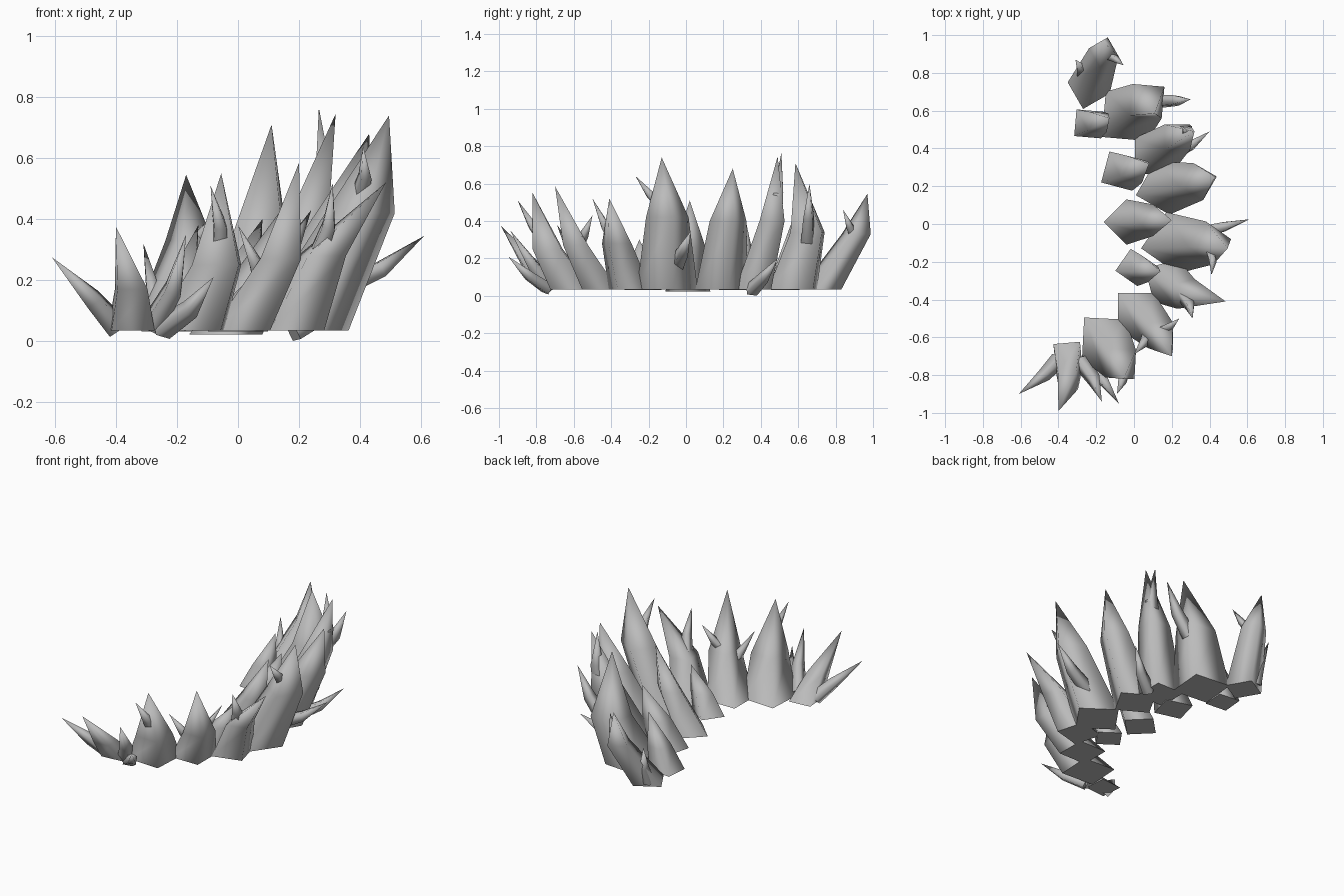
import bpy, bmesh, math
from mathutils import Vector

if "Cube" in bpy.data.objects:
    bpy.data.objects.remove(bpy.data.objects["Cube"])

stone = bpy.data.materials.new("grey_stone")
stone.diffuse_color = (0.5, 0.5, 0.5, 1)
stone.use_nodes = True
stone.node_tree.nodes["Principled BSDF"].inputs["Base Color"].default_value = stone.diffuse_color


def spike(name, base, mid, tip, r0, r1, angle=0.0, level=True):
    """Four-sided shard: base ring, middle ring, pointed tip."""
    axis = (mid - base).normalized()
    if level:
        u, v = Vector((1, 0, 0)), Vector((0, 1, 0))
    else:
        u = axis.orthogonal().normalized()
        v = axis.cross(u)
    bm = bmesh.new()
    rings = []
    for c, r in ((base, r0), (mid, r1)):
        ring = []
        for k in range(4):
            a = math.radians(angle) + k * math.pi / 2
            ring.append(bm.verts.new(c + r * (math.cos(a) * u + math.sin(a) * v)))
        rings.append(ring)
    top = bm.verts.new(tip)
    lo, hi = rings
    for k in range(4):
        n = (k + 1) % 4
        bm.faces.new((lo[k], lo[n], hi[n], hi[k])).smooth = True
        bm.faces.new((hi[k], hi[n], top)).smooth = True
    bottom = bm.faces.new(lo[::-1])
    for e in bottom.edges:
        e.smooth = False
    bmesh.ops.recalc_face_normals(bm, faces=bm.faces)
    me = bpy.data.meshes.new(name)
    bm.to_mesh(me)
    bm.free()
    me.materials.append(stone)
    bpy.context.collection.objects.link(bpy.data.objects.new(name, me))


def shard(name, foot, mid, tip, radius, angle, floor):
    """Standing shard that bends at its middle ring."""
    spike(name, Vector((*foot, floor)), Vector(mid), Vector(tip), radius, radius * 0.7, angle)


# Large outer shards along the crescent: foot, middle, tip, radius, turn
large = [
    ((-.24, .72), (-.16, .91, .33), (-.17, .97, .545), .115, 75),
    ((-.04, .57), (.07, .65, .34), (.11, .585, .71), .17, 40),
    ((.10, .36), (.23, .46, .40), (.32, .49, .745), .135, 45),
    ((.15, .19), (.34, .225, .40), (.43, .25, .68), .145, 15),
    ((.20, -.10), (.40, -.10, .42), (.495, -.13, .74), .165, 10),
    ((.17, -.30), (.275, -.37, .28), (.485, -.41, .52), .13, 60),
    ((.01, -.46), (.14, -.59, .27), (.20, -.70, .585), .135, 45),
    ((-.16, -.61), (-.07, -.74, .25), (-.055, -.82, .55), .155, 42),
    ((-.35, -.70), (-.35, -.83, .17), (-.40, -.99, .375), .10, 50),
]
for i, s in enumerate(large):
    shard(f"large_shard_{i + 1}", *s, 0.035)

# Smaller shards on the inner side
inner = [
    ((-.04, .01), (.10, .02, .26), (.20, .02, .51), .12, 0),
    ((0, -.23), (.06, -.24, .16), (.14, -.25, .30), .10, 10),
    ((-.07, .28), (0, .29, .20), (.08, .32, .40), .12, 30),
    ((-.24, .53), (-.19, .54, .18), (-.13, .56, .38), .10, 40),
]
for i, s in enumerate(inner):
    shard(f"inner_shard_{i + 1}", *s, 0.022 if i == 0 else 0.032)

# Thin spurs growing out of the shards: root, tip; thickness follows length
spurs = [
    ((-.28, .78, .06), (-.31, .87, .32)),
    ((-.15, .90, .32), (-.055, .84, .46)),
    ((.12, .65, .30), (.30, .66, .60)),
    ((.26, .48, .40), (.265, .51, .765)),
    ((.18, .35, .03), (.40, .49, .20)),
    ((.32, -.05, .17), (.61, .025, .345)),
    ((.40, -.13, .48), (.41, -.27, .64)),
    ((.26, -.38, .28), (.31, -.50, .52)),
    ((.12, -.58, .26), (.24, -.50, .43)),
    ((.08, -.57, .17), (0, -.69, .38)),
    ((-.06, -.76, .29), (-.09, -.90, .51)),
    ((-.40, -.72, .05), (-.61, -.90, .275)),
    ((-.28, -.73, .05), (-.17, -.94, .35)),
    ((-.25, -.74, .04), (-.08, -.95, .21)),
]
for i, (root, tip) in enumerate(spurs):
    a, b = Vector(root), Vector(tip)
    r = 0.01 + 0.1 * (b - a).length
    mid = a.lerp(b, 0.45) + Vector((r * 0.4, 0, -r * 0.3))
    spike(f"spur_{i + 1}", a, mid, b, r, r * 0.8, level=False)
